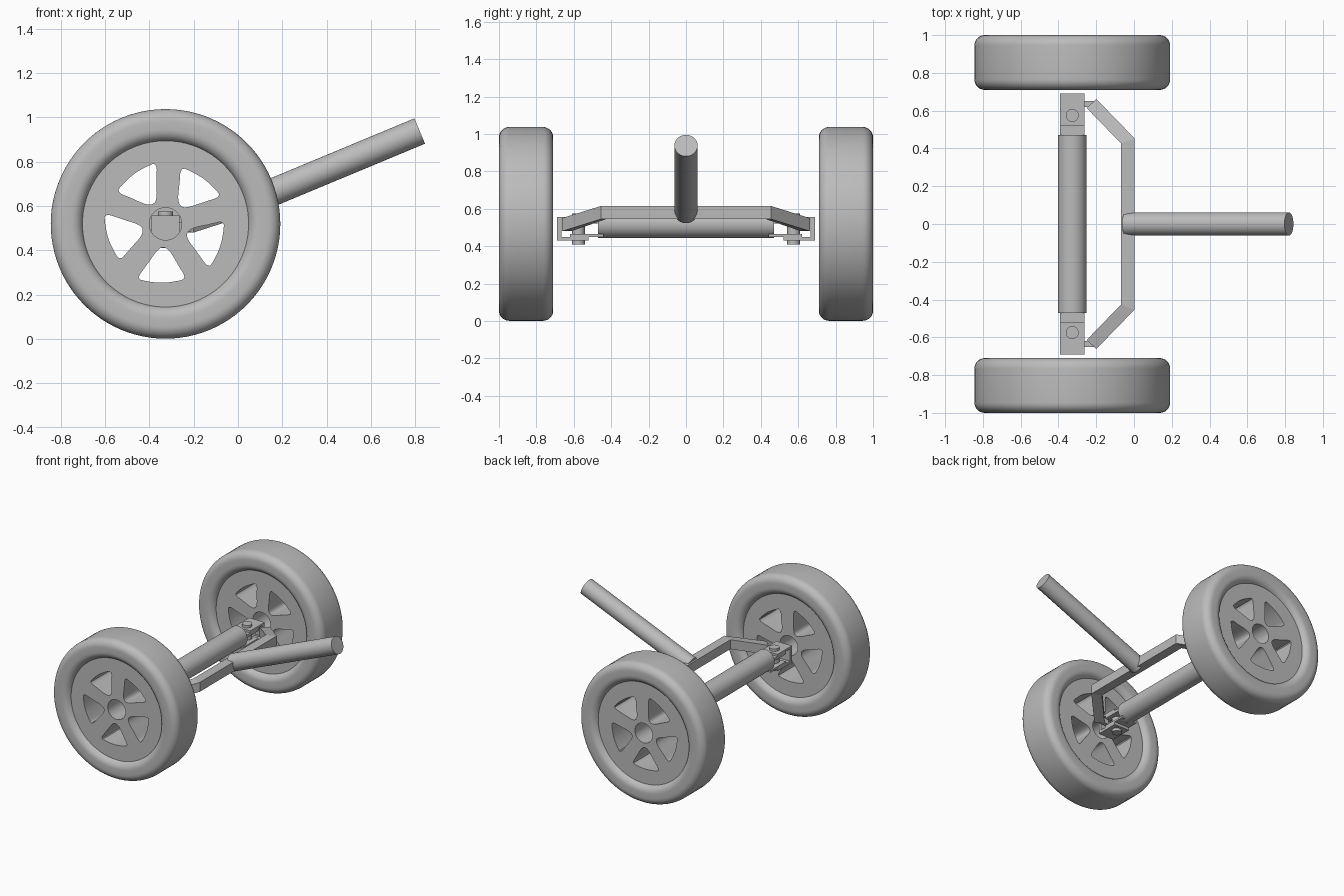
import bpy, bmesh, math
from mathutils import Vector, Matrix

cube = bpy.data.objects.get("Cube")
if cube:
    bpy.data.objects.remove(cube, do_unlink=True)

grey = bpy.data.materials.new("plain grey")
grey.use_nodes = True
grey.diffuse_color = (0.5, 0.5, 0.5, 1)
grey.node_tree.nodes["Principled BSDF"].inputs["Base Color"].default_value = (0.5, 0.5, 0.5, 1)

AXLE_X, AXLE_Z, WHEEL_Y = -0.327, 0.519, 0.855
HALF_W, R_RIM, R_TYRE = 0.145, 0.371, 0.518


def add(name, mesh, smooth=False, location=(0, 0, 0)):
    obj = bpy.data.objects.new(name, mesh)
    bpy.context.collection.objects.link(obj)
    obj.location = location
    mesh.materials.clear()
    mesh.materials.append(grey)
    if smooth:
        bpy.ops.object.select_all(action='DESELECT')
        obj.select_set(True)
        bpy.context.view_layer.objects.active = obj
        bpy.ops.object.shade_smooth_by_angle(angle=math.radians(35))
    return obj


def from_bmesh(name, bm, smooth=False):
    bmesh.ops.recalc_face_normals(bm, faces=bm.faces)
    mesh = bpy.data.meshes.new(name)
    bm.to_mesh(mesh)
    bm.free()
    return add(name, mesh, smooth)


def box(name, x, y, z):
    bm = bmesh.new()
    size = Vector((x[1] - x[0], y[1] - y[0], z[1] - z[0]))
    mid = Vector((sum(x), sum(y), sum(z))) / 2
    bmesh.ops.create_cube(bm, size=1, matrix=Matrix.Translation(mid) @ Matrix.Diagonal(size.to_4d()))
    return from_bmesh(name, bm)


def rod(name, a, b, radius, sides=48):
    a, b = Vector(a), Vector(b)
    turn = (b - a).to_track_quat('Z', 'Y').to_matrix().to_4x4()
    bm = bmesh.new()
    bmesh.ops.create_cone(bm, cap_ends=True, segments=sides, radius1=radius, radius2=radius,
                          depth=(b - a).length, matrix=Matrix.Translation((a + b) / 2) @ turn)
    return from_bmesh(name, bm, True)


def tyre_mesh(steps=96):
    # Rounded rectangle spun around the axle
    c = 0.055
    corners = [(R_TYRE - c, HALF_W - c, 0), (R_RIM + c, HALF_W - c, 90),
               (R_RIM + c, c - HALF_W, 180), (R_TYRE - c, c - HALF_W, 270)]
    bm = bmesh.new()
    ring = []
    for r, y, start in corners:
        for i in range(9):
            t = math.radians(start + i * 90 / 8)
            ring.append(bm.verts.new((r + c * math.cos(t), y + c * math.sin(t), 0)))
    edges = [bm.edges.new((ring[i - 1], ring[i])) for i in range(len(ring))]
    bmesh.ops.spin(bm, geom=ring + edges, cent=(0, 0, 0), axis=(0, 1, 0),
                   angle=math.tau, steps=steps, use_merge=True)
    bmesh.ops.remove_doubles(bm, verts=bm.verts, dist=0.0001)
    bmesh.ops.recalc_face_normals(bm, faces=bm.faces)
    mesh = bpy.data.meshes.new("tyre")
    bm.to_mesh(mesh)
    bm.free()
    return mesh


def polar(r, degrees):
    t = math.radians(degrees)
    return Vector((r * math.cos(t), r * math.sin(t)))


def soften(points):
    # Corner cutting
    out = []
    for p, q in zip(points, points[1:] + points[:1]):
        out += [p.lerp(q, 0.25), p.lerp(q, 0.75)]
    return out


def rim_mesh():
    # Flat outline with five fan-shaped windows and an axle bore
    window = [(0.28, 242), (0.273, 252), (0.268, 266), (0.264, 281), (0.264, 291),
              (0.195, 287), (0.125, 280), (0.103, 266), (0.12, 253), (0.195, 246)]
    loops = [[polar(r, i * 360 / n) for i in range(n)] for r, n in ((R_RIM + 0.01, 96), (0.073, 40))]
    for k in range(5):
        loops.append(soften(soften([polar(r, a + 72 * k) for r, a in window])))
    curve = bpy.data.curves.new("rim_outline", 'CURVE')
    curve.dimensions = '2D'
    curve.fill_mode = 'BOTH'
    curve.extrude = HALF_W - 0.035
    for loop in loops:
        spline = curve.splines.new('POLY')
        spline.points.add(len(loop) - 1)
        for point, p in zip(spline.points, loop):
            point.co = (p.x, p.y, 0, 1)
        spline.use_cyclic_u = True
    temp = bpy.data.objects.new("rim_outline", curve)
    bpy.context.collection.objects.link(temp)
    graph = bpy.context.evaluated_depsgraph_get()
    mesh = bpy.data.meshes.new_from_object(temp.evaluated_get(graph))
    bpy.data.objects.remove(temp, do_unlink=True)
    mesh.transform(Matrix.Rotation(math.pi / 2, 4, 'X'))
    bm = bmesh.new()
    bm.from_mesh(mesh)
    bmesh.ops.remove_doubles(bm, verts=bm.verts, dist=0.0001)
    bmesh.ops.recalc_face_normals(bm, faces=bm.faces)
    bm.to_mesh(mesh)
    bm.free()
    return mesh


def bar(name, path, half):
    # Square bar with mitred bends
    pts = [Vector(p) for p in path]
    bm = bmesh.new()
    rings = []
    for i, p in enumerate(pts):
        ahead = (pts[min(i + 1, len(pts) - 1)] - pts[max(i - 1, 0)]).normalized()
        if 0 < i < len(pts) - 1:
            d1, d2 = (p - pts[i - 1]).normalized(), (pts[i + 1] - p).normalized()
            ahead = (d1 + d2).normalized()
            stretch = 1 / ahead.dot(d1)
        else:
            stretch = 1
        side = Vector((-ahead.y, ahead.x, 0)).normalized() * half * stretch
        up = Vector((0, 0, half))
        rings.append([bm.verts.new(p + o) for o in (side + up, side - up, -side - up, up - side)])
    for a, b in zip(rings, rings[1:]):
        for i in range(4):
            bm.faces.new((a[i - 1], a[i], b[i], b[i - 1]))
    bm.faces.new(rings[0])
    bm.faces.new(rings[-1])
    return from_bmesh(name, bm)


# Wheels
tyre, rim = tyre_mesh(), rim_mesh()
for label, s in (("left", 1), ("right", -1)):
    spot = (AXLE_X, s * WHEEL_Y, AXLE_Z)
    add("tyre_" + label, tyre.copy(), True, spot)
    add("rim_" + label, rim.copy(), True, spot)

# Axle tube
rod("axle_tube", (AXLE_X, -0.47, AXLE_Z), (AXLE_X, 0.47, AXLE_Z), 0.076)

# Knuckle at each end: fork, bracket, king pin and steering arm
width = (AXLE_X - 0.064, AXLE_X + 0.064)
for label, s in (("left", 1), ("right", -1)):
    def span(a, b):
        return (min(s * a, s * b), max(s * a, s * b))
    box("fork_upper_" + label, width, span(0.44, 0.62), (0.52, 0.54))
    box("fork_lower_" + label, width, span(0.44, 0.62), (0.45, 0.465))
    box("bracket_top_" + label, width, span(0.52, 0.69), (0.54, 0.556))
    box("bracket_base_" + label, width, span(0.52, 0.69), (0.43, 0.45))
    box("bracket_web_" + label, width, span(0.665, 0.69), (0.43, 0.556))
    rod("king_pin_" + label, (AXLE_X, s * 0.575, 0.41), (AXLE_X, s * 0.575, 0.574), 0.034, 32)
    box("steering_arm_" + label, (width[1] - 0.03, -0.2), span(0.62, 0.65), (0.485, 0.525))

# Bent tie bar and handle
bar("tie_bar", [(-0.225, -0.638, 0.515), (-0.033, -0.44, 0.58),
                (-0.033, 0.44, 0.58), (-0.225, 0.638, 0.515)], 0.035)
rod("handle", (-0.04, 0, 0.58), (0.82, 0, 0.938), 0.062)
